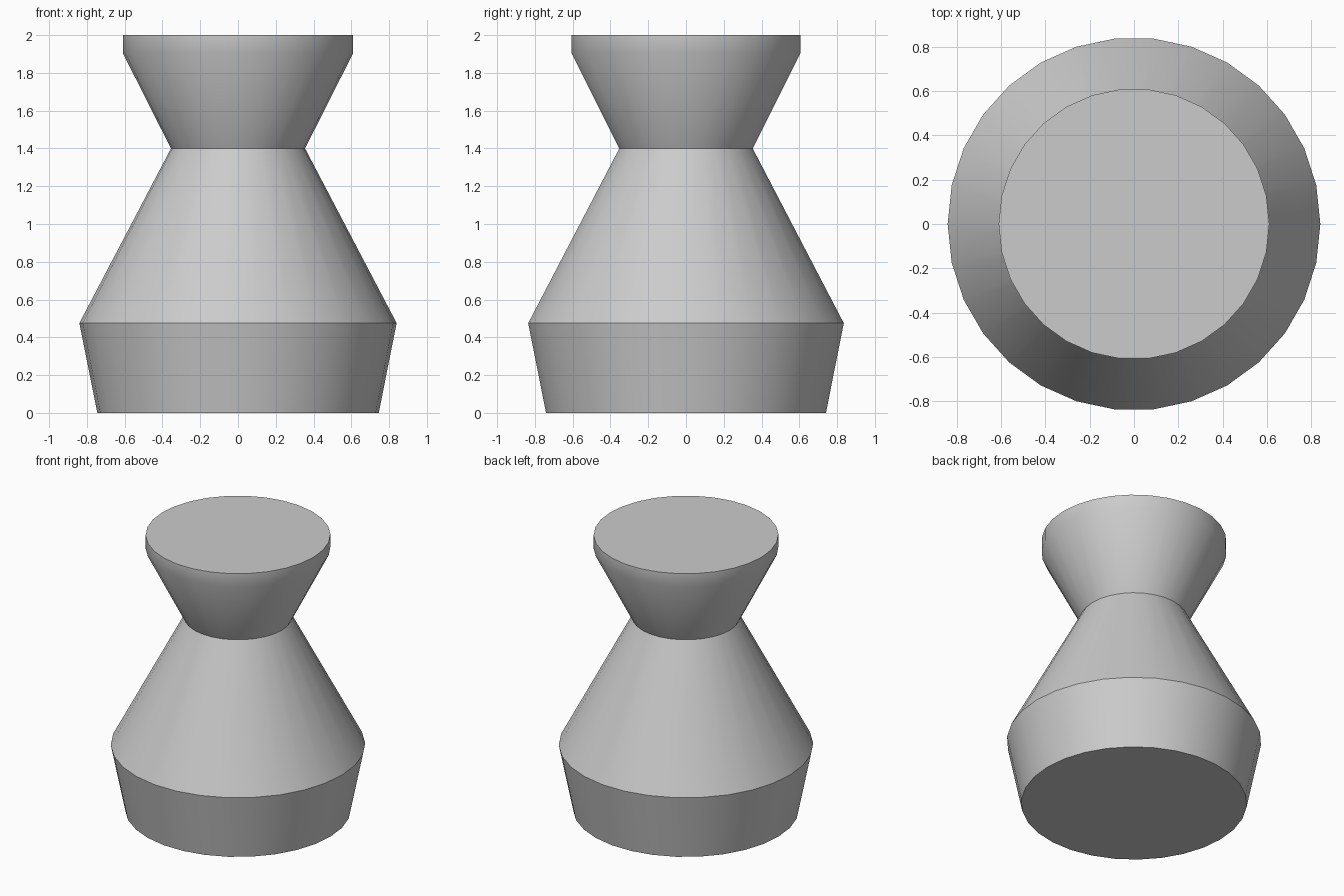
import bpy
import bmesh
from math import cos, sin, tau, radians

SIDES = 30
# (radius, height) from the base up to the flat top
PROFILE = [(0.745, 0), (0.84, 0.475), (0.355, 1.4), (0.61, 1.905), (0.61, 2)]

cube = bpy.data.objects.get("Cube")
if cube:
    bpy.data.objects.remove(cube, do_unlink=True)


def make_material(name, colour):
    mat = bpy.data.materials.new(name)
    mat.use_nodes = True
    mat.diffuse_color = colour
    mat.node_tree.nodes["Principled BSDF"].inputs["Base Color"].default_value = colour
    return mat


def lathe(name, profile, mat):
    """Turn a profile around z and close both ends."""
    bm = bmesh.new()
    rings = [[bm.verts.new((r * cos(tau * i / SIDES), r * sin(tau * i / SIDES), z))
              for i in range(SIDES)] for r, z in profile]
    for low, high in zip(rings, rings[1:]):
        for i in range(SIDES):
            j = (i + 1) % SIDES
            bm.faces.new((low[i], low[j], high[j], high[i]))
    bm.faces.new(rings[0][::-1])
    bm.faces.new(rings[-1])
    mesh = bpy.data.meshes.new(name)
    bm.to_mesh(mesh)
    bm.free()
    mesh.materials.append(mat)
    obj = bpy.data.objects.new(name, mesh)
    bpy.context.collection.objects.link(obj)
    return obj


# Waisted body with a flared head, smooth around and sharp at the rims
body = lathe("waisted_body", PROFILE, make_material("light_grey", (0.6, 0.6, 0.6, 1)))
bpy.ops.object.select_all(action="DESELECT")
body.select_set(True)
bpy.context.view_layer.objects.active = body
bpy.ops.object.shade_smooth_by_angle(angle=radians(30))
